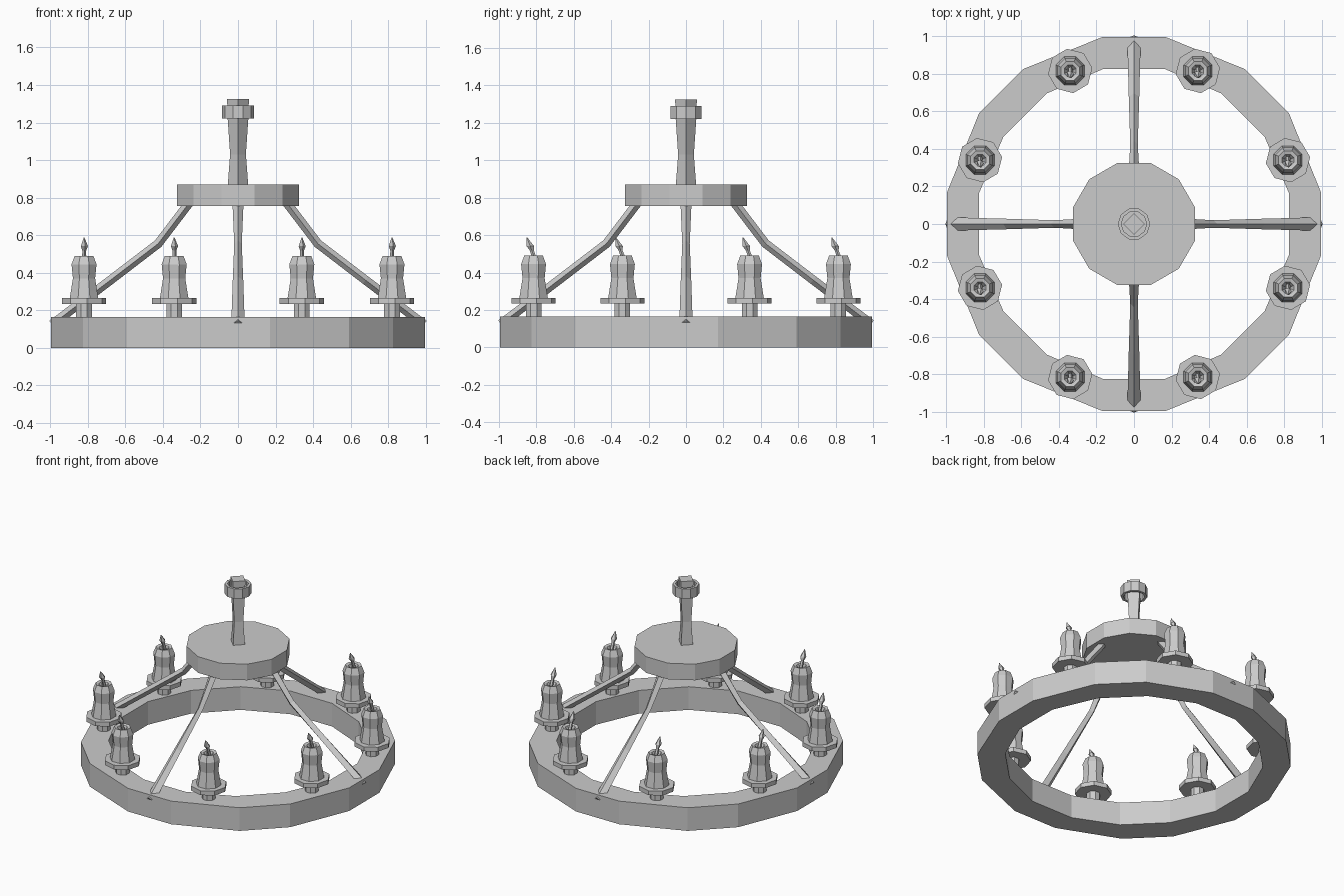
import bpy, bmesh
from math import cos, sin, pi, radians
from mathutils import Vector

if "Cube" in bpy.data.objects:
    bpy.data.objects.remove(bpy.data.objects["Cube"])


def mesh_object(name, sections, closed=False, caps=True):
    """Skin a list of equal-length point loops into one flat-shaded object."""
    bm = bmesh.new()
    loops = [[bm.verts.new(p) for p in s] for s in sections]
    n = len(loops[0])
    pairs = list(zip(loops, loops[1:]))
    if closed:
        pairs.append((loops[-1], loops[0]))
    for a, b in pairs:
        for i in range(n):
            j = (i + 1) % n
            bm.faces.new((a[i], a[j], b[j], b[i]))
    if caps and not closed:
        bm.faces.new(loops[0][::-1])
        bm.faces.new(loops[-1])
    bmesh.ops.recalc_face_normals(bm, faces=bm.faces)
    me = bpy.data.meshes.new(name)
    bm.to_mesh(me)
    bm.free()
    ob = bpy.data.objects.new(name, me)
    bpy.context.collection.objects.link(ob)
    return ob


def circle(r, z, n, turn=0.0, c=(0, 0)):
    return [Vector((c[0] + r * cos(turn + 2 * pi * i / n),
                    c[1] + r * sin(turn + 2 * pi * i / n), z)) for i in range(n)]


def lathe(name, profile, n, turn=0.0, closed=False):
    """profile entries: radius, z, optional y shift"""
    rings = [circle(p[0], p[1], n, turn, (0, p[2] if len(p) > 2 else 0))
             for p in profile]
    return mesh_object(name, rings, closed)


# Large wooden ring: sixteen uneven sides, mirrored from one quadrant
def ring_loop(quadrant, z):
    pts = []
    for k in range(4):
        c, s = round(cos(k * pi / 2)), round(sin(k * pi / 2))
        pts += [Vector((c * x - s * y, s * x + c * y, z)) for x, y in quadrant]
    return pts


outer = [(0.995, 0.17), (0.825, 0.59), (0.59, 0.825), (0.17, 0.995)]
inner = [(0.825, 0.165), (0.695, 0.465), (0.465, 0.695), (0.165, 0.825)]
ring = mesh_object("ring", [ring_loop(outer, 0), ring_loop(outer, 0.165),
                            ring_loop(inner, 0.165), ring_loop(inner, 0)], closed=True)

# Upper disc
lathe("upper_disc", [(0.337, 0.755), (0.337, 0.87)], 12, pi / 12)

# Hanging rod with waisted diamond section, and hollow collar
lathe("rod", [(0.055, 0.86), (0.042, 1.03), (0.055, 1.22), (0.058, 1.325)], 4)
lathe("collar", [(0.086, 1.22), (0.086, 1.29), (0.068, 1.29), (0.068, 1.22)],
      10, closed=True)

# Four bent arms of diamond section
path = [(0.99, 0.125, 0.036), (0.68, 0.36, 0.028), (0.425, 0.555, 0.02), (0.25, 0.785, 0.03)]
normals = [(0.6, 0.8), (0.6, 0.8), (0.71, 0.7), (0.8, 0.6)]
for k in range(4):
    secs = []
    for (x, z, w), (nx, nz) in zip(path, normals):
        t = 0.024
        secs.append([(x + nx * t, 0, z + nz * t), (x, w, z),
                     (x - nx * t, 0, z - nz * t), (x, -w, z)])
    arm = mesh_object("arm_%d" % k, secs)
    arm.rotation_euler.z = k * pi / 2

# One candle set, then linked copies around the ring
parts = [
    lathe("candle_stem", [(0.045, 0.155), (0.045, 0.24)], 8, pi / 8),
    lathe("candle_dish", [(0.119, 0.234), (0.119, 0.265)], 8, radians(8)),
    lathe("candle", [(0.083, 0.26), (0.076, 0.30), (0.064, 0.37), (0.072, 0.445),
                     (0.054, 0.49), (0.034, 0.485), (0.015, 0.455)], 8, pi / 8),
    lathe("wick", [(0.013, 0.45, 0.015), (0.011, 0.525, -0.012)], 5),
    lathe("flame", [(0.01, 0.515, -0.008), (0.021, 0.542, -0.018),
                    (0.002, 0.588, -0.036)], 5),
]
spots = [(sx * x, sy * y) for x, y in ((0.34, 0.815), (0.82, 0.34))
         for sx in (-1, 1) for sy in (-1, 1)]
for i, (x, y) in enumerate(spots):
    for part in parts:
        ob = part
        if i:
            ob = part.copy()
            bpy.context.collection.objects.link(ob)
        ob.location = (x, y, 0)
